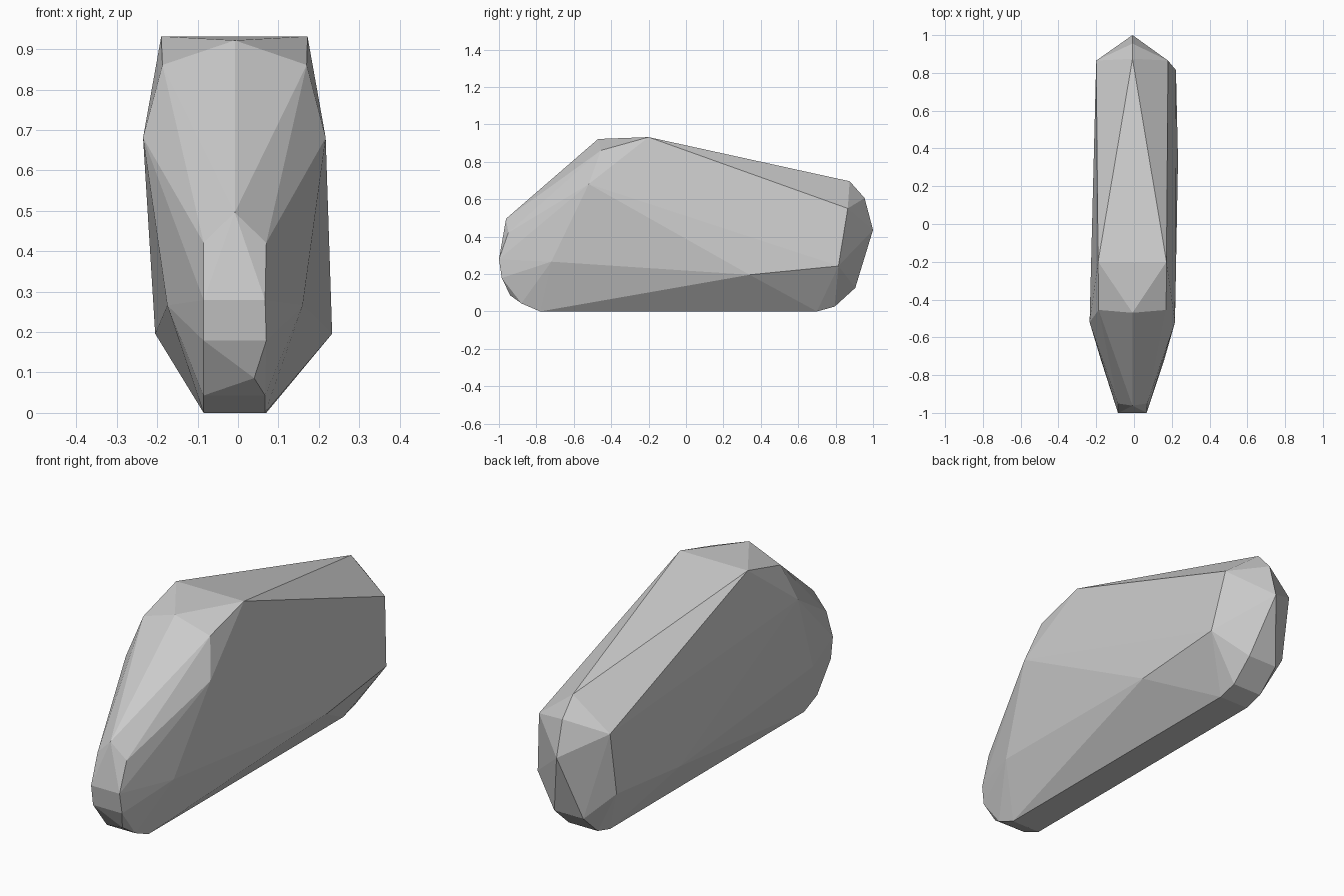
import bpy, bmesh

# Paired corners of the faceted stone: left x, right x, y, z
PAIRS = [
    # front nose, bottom to top
    (-0.085, 0.067, -0.78, 0.004),
    (-0.085, 0.067, -0.88, 0.047),
    (-0.085, 0.070, -0.985, 0.183),
    (-0.085, 0.067, -1.00, 0.283),
    (-0.085, 0.070, -0.95, 0.425),
    # flanks and crown
    (-0.175, 0.160, -0.72, 0.27),
    (-0.235, 0.217, -0.52, 0.685),
    (-0.187, 0.170, -0.455, 0.865),
    (-0.190, 0.172, -0.20, 0.936),
    (-0.205, 0.233, 0.34, 0.20),
    # tail, top to bottom
    (-0.200, 0.180, 0.865, 0.555),
    (-0.200, 0.222, 0.815, 0.247),
    (-0.085, 0.070, 0.905, 0.13),
    (-0.085, 0.070, 0.795, 0.03),
    (-0.085, 0.070, 0.70, 0.004),
]

# Single corners along the middle ridge, and one chip on the nose
SINGLES = [
    (-0.008, -0.47, 0.926),
    (-0.008, -0.962, 0.50),
    (-0.008, 0.875, 0.70),
    (-0.008, 0.955, 0.61),
    (-0.008, 1.00, 0.44),
    (0.040, -0.94, 0.09),
]

# Wrap the corners in a flat-faced shell
bm = bmesh.new()
for left, right, y, z in PAIRS:
    bm.verts.new((left, y, z))
    bm.verts.new((right, y, z))
for corner in SINGLES:
    bm.verts.new(corner)
hull = bmesh.ops.convex_hull(bm, input=bm.verts[:])
unused = [v for v in bm.verts if not v.link_faces]
bmesh.ops.delete(bm, geom=unused, context='VERTS')
bmesh.ops.recalc_face_normals(bm, faces=bm.faces[:])

# Stand it on the ground
low = min(v.co.z for v in bm.verts)
bmesh.ops.translate(bm, vec=(0, 0, -low), verts=bm.verts[:])

mesh = bpy.data.meshes.new("stone")
bm.to_mesh(mesh)
bm.free()
stone = bpy.data.objects.new("stone", mesh)
bpy.context.collection.objects.link(stone)

grey = bpy.data.materials.new("stone_grey")
grey.diffuse_color = (0.6, 0.6, 0.6, 1)
mesh.materials.append(grey)
